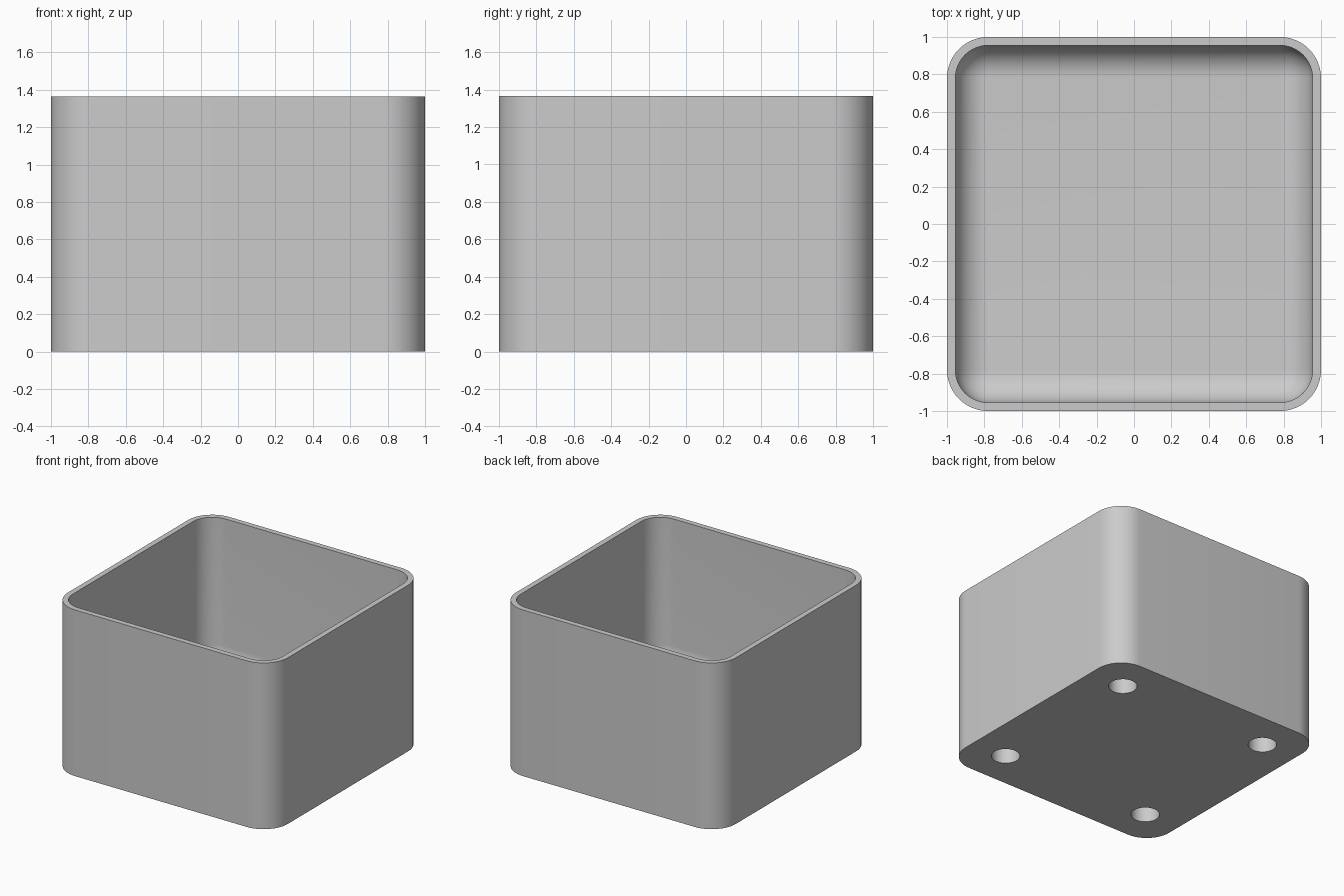
import bpy
import bmesh
from math import cos, sin, pi, radians

HEIGHT = 1.365
OUTER_RADIUS = 0.22
WALL = 0.045
FLOOR = 0.15
FILLET = 0.17
HOLE_RADIUS = 0.107
HOLE_DEPTH = 0.125
HOLE_OFFSET = 0.686
CORNER_STEPS = 12

cube = bpy.data.objects.get("Cube")
if cube:
    bpy.data.objects.remove(cube, do_unlink=True)

# Single plain material
grey = bpy.data.materials.new("plain grey")
grey.use_nodes = True
colour = (0.6, 0.6, 0.6, 1)
grey.diffuse_color = colour
grey.node_tree.nodes["Principled BSDF"].inputs["Base Color"].default_value = colour


def rounded_square(bm, half, radius, z):
    """Ring of vertices around a square with rounded corners."""
    ring = []
    for corner in range(4):
        middle = pi / 4 + corner * pi / 2
        cx = (half - radius) * (1 if cos(middle) > 0 else -1)
        cy = (half - radius) * (1 if sin(middle) > 0 else -1)
        for i in range(CORNER_STEPS + 1):
            a = corner * pi / 2 + i / CORNER_STEPS * pi / 2
            ring.append(bm.verts.new((cx + radius * cos(a), cy + radius * sin(a), z)))
    return ring


# Open box: outside wall, rim, inside wall, then a fillet down to the floor
bm = bmesh.new()
inner_half = 1 - WALL
inner_radius = OUTER_RADIUS - WALL
rings = [rounded_square(bm, 1, OUTER_RADIUS, 0),
         rounded_square(bm, 1, OUTER_RADIUS, HEIGHT),
         rounded_square(bm, inner_half, inner_radius, HEIGHT)]
for i in range(CORNER_STEPS + 1):
    a = i / CORNER_STEPS * pi / 2
    inset = FILLET * (1 - cos(a))
    z = FLOOR + FILLET * (1 - sin(a))
    rings.append(rounded_square(bm, inner_half - inset, inner_radius - inset, z))
for low, high in zip(rings, rings[1:]):
    for i in range(len(low)):
        j = (i + 1) % len(low)
        bm.faces.new((low[i], low[j], high[j], high[i]))
bm.faces.new(list(reversed(rings[0])))
bm.faces.new(rings[-1])
bmesh.ops.recalc_face_normals(bm, faces=bm.faces)
mesh = bpy.data.meshes.new("box")
bm.to_mesh(mesh)
bm.free()
mesh.materials.append(grey)
box = bpy.data.objects.new("box", mesh)
bpy.context.collection.objects.link(box)

# Four blind round holes in the underside
for sx in (-1, 1):
    for sy in (-1, 1):
        bpy.ops.mesh.primitive_cylinder_add(
            vertices=40, radius=HOLE_RADIUS, depth=2 * HOLE_DEPTH,
            location=(sx * HOLE_OFFSET, sy * HOLE_OFFSET, 0))
        cutter = bpy.context.object
        cutter.name = "hole_cutter"
        cutter.hide_render = True
        cutter.data.materials.append(grey)
        bpy.context.view_layer.objects.active = box
        cut = box.modifiers.new("hole", "BOOLEAN")
        cut.operation = "DIFFERENCE"
        cut.solver = "EXACT"
        cut.object = cutter
        bpy.ops.object.modifier_apply(modifier=cut.name)
        bpy.data.objects.remove(cutter, do_unlink=True)

# Smooth curves with crisp rims
bpy.ops.object.select_all(action="DESELECT")
box.select_set(True)
bpy.context.view_layer.objects.active = box
bpy.ops.object.shade_smooth_by_angle(angle=radians(30))
